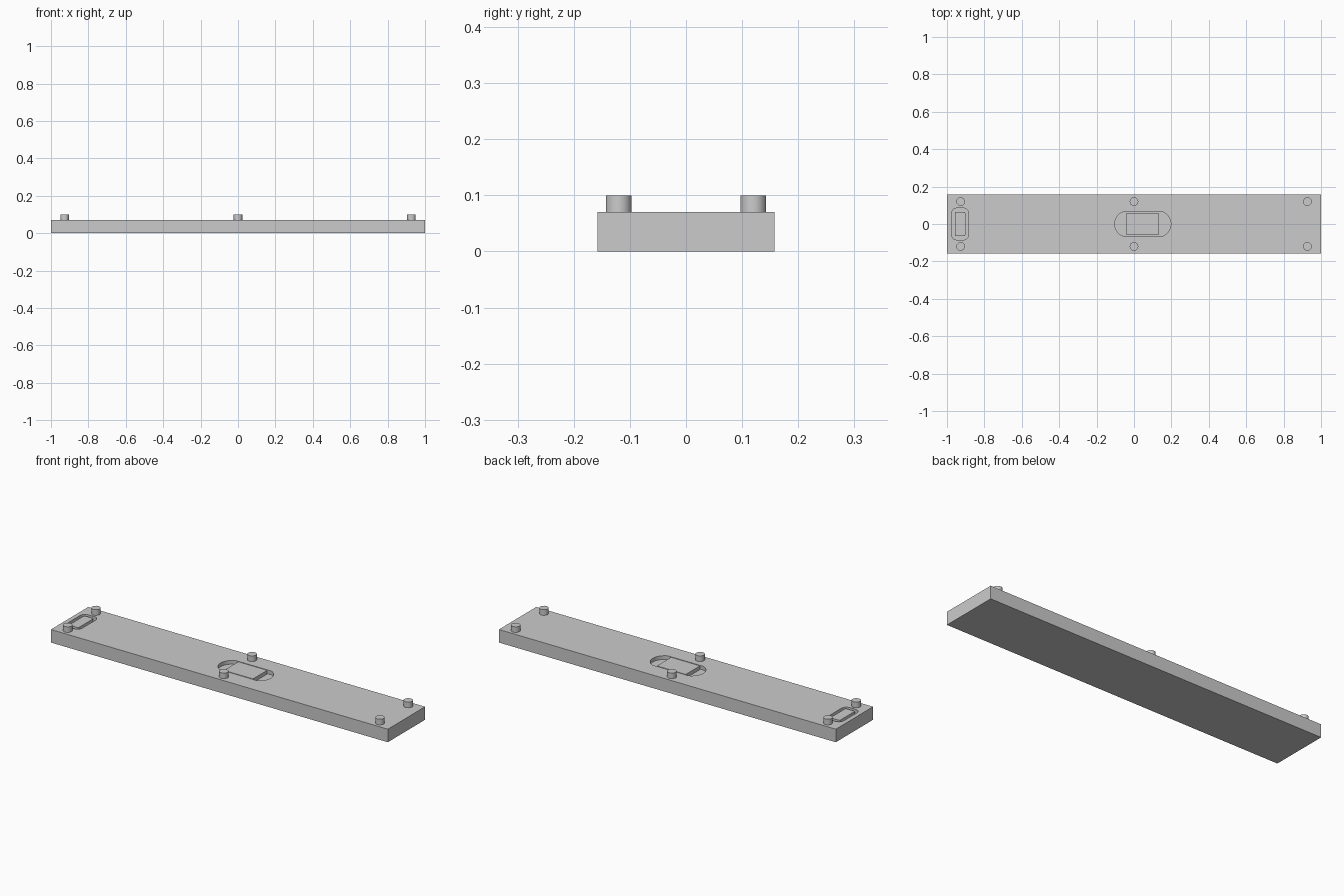
import bpy, bmesh, math

cube = bpy.data.objects.get("Cube")
if cube:
    bpy.data.objects.remove(cube, do_unlink=True)

grey = bpy.data.materials.new("plain grey")
grey.use_nodes = True
colour = (0.6, 0.6, 0.6, 1)
grey.diffuse_color = colour
grey.node_tree.nodes["Principled BSDF"].inputs["Base Color"].default_value = colour

TOP = 0.07
FLOOR = 0.05


def make(name, bm):
    bmesh.ops.recalc_face_normals(bm, faces=bm.faces)
    mesh = bpy.data.meshes.new(name)
    bm.to_mesh(mesh)
    bm.free()
    mesh.materials.append(grey)
    obj = bpy.data.objects.new(name, mesh)
    bpy.context.scene.collection.objects.link(obj)
    return obj


def prism(name, outline, z0, z1):
    """Extrude a closed outline between two heights."""
    bm = bmesh.new()
    face = bm.faces.new([bm.verts.new((x, y, z0)) for x, y in outline])
    new = bmesh.ops.extrude_face_region(bm, geom=[face])["geom"]
    verts = [v for v in new if isinstance(v, bmesh.types.BMVert)]
    bmesh.ops.translate(bm, verts=verts, vec=(0, 0, z1 - z0))
    return make(name, bm)


def rounded(cx, hx, hy, r, steps=8):
    """Rounded rectangle outline centred on (cx, 0)."""
    pts = []
    for q, (sx, sy) in enumerate([(1, 1), (-1, 1), (-1, -1), (1, -1)]):
        for i in range(steps + 1):
            a = math.pi / 2 * (q + i / steps)
            pts.append((cx + sx * (hx - r) + r * math.cos(a),
                        sy * (hy - r) + r * math.sin(a)))
    return pts


def round_ended(cx, hx, hy, sag, steps=16):
    """Straight-sided outline with a circular arc bulging at each end."""
    radius = (hy * hy + sag * sag) / (2 * sag)
    half = math.asin(hy / radius)
    pts = []
    for side in (0, math.pi):
        for i in range(steps + 1):
            a = -half + 2 * half * i / steps
            x, y = hx - radius + radius * math.cos(a), radius * math.sin(a)
            s = math.cos(side)
            pts.append((cx + s * x, s * y))
    return pts


def box(cx, hx, hy):
    return [(cx - hx, -hy), (cx + hx, -hy), (cx + hx, hy), (cx - hx, hy)]


# Base plate with two shallow pockets
plate = prism("base_plate", box(0, 1, 0.158), 0, TOP)
pockets = {
    "centre_pocket_cutter": round_ended(0.047, 0.15, 0.065, 0.045),
    "end_pocket_cutter": rounded(-0.93, 0.046, 0.085, 0.03),
}
for name, outline in pockets.items():
    cutter = prism(name, outline, FLOOR, TOP + 0.05)
    cutter.hide_render = True
    cutter.hide_set(True)
    cutter.display_type = 'WIRE'
    cut = plate.modifiers.new(name, 'BOOLEAN')
    cut.operation = 'DIFFERENCE'
    cut.solver = 'EXACT'
    cut.object = cutter

# Bake the pockets into the plate, then drop the cutters
bpy.context.view_layer.update()
baked = bpy.data.meshes.new_from_object(
    plate.evaluated_get(bpy.context.evaluated_depsgraph_get()))
plate.modifiers.clear()
plate.data = baked
for name in pockets:
    bpy.data.objects.remove(bpy.data.objects[name], do_unlink=True)

# Blocks standing in the pockets, level with the plate
prism("centre_block", box(0.045, 0.086, 0.06), FLOOR, TOP)
prism("end_block", rounded(-0.93, 0.028, 0.065, 0.006, 3), FLOOR, TOP)

# Three pairs of round pegs
for place, x in (("right", -0.927), ("middle", 0), ("left", 0.927)):
    for end, y in (("front", -0.12), ("back", 0.12)):
        bm = bmesh.new()
        bmesh.ops.create_cone(bm, cap_ends=True, segments=32, radius1=0.023,
                              radius2=0.023, depth=0.03)
        bmesh.ops.translate(bm, verts=bm.verts, vec=(x, y, TOP + 0.015))
        make(f"{end}_{place}_peg", bm)

# Smooth the round walls, keep the edges sharp
bpy.ops.object.select_all(action='DESELECT')
for obj in bpy.context.scene.objects:
    if obj.type == 'MESH':
        obj.select_set(True)
        bpy.context.view_layer.objects.active = obj
bpy.ops.object.shade_smooth_by_angle(angle=math.radians(30))
